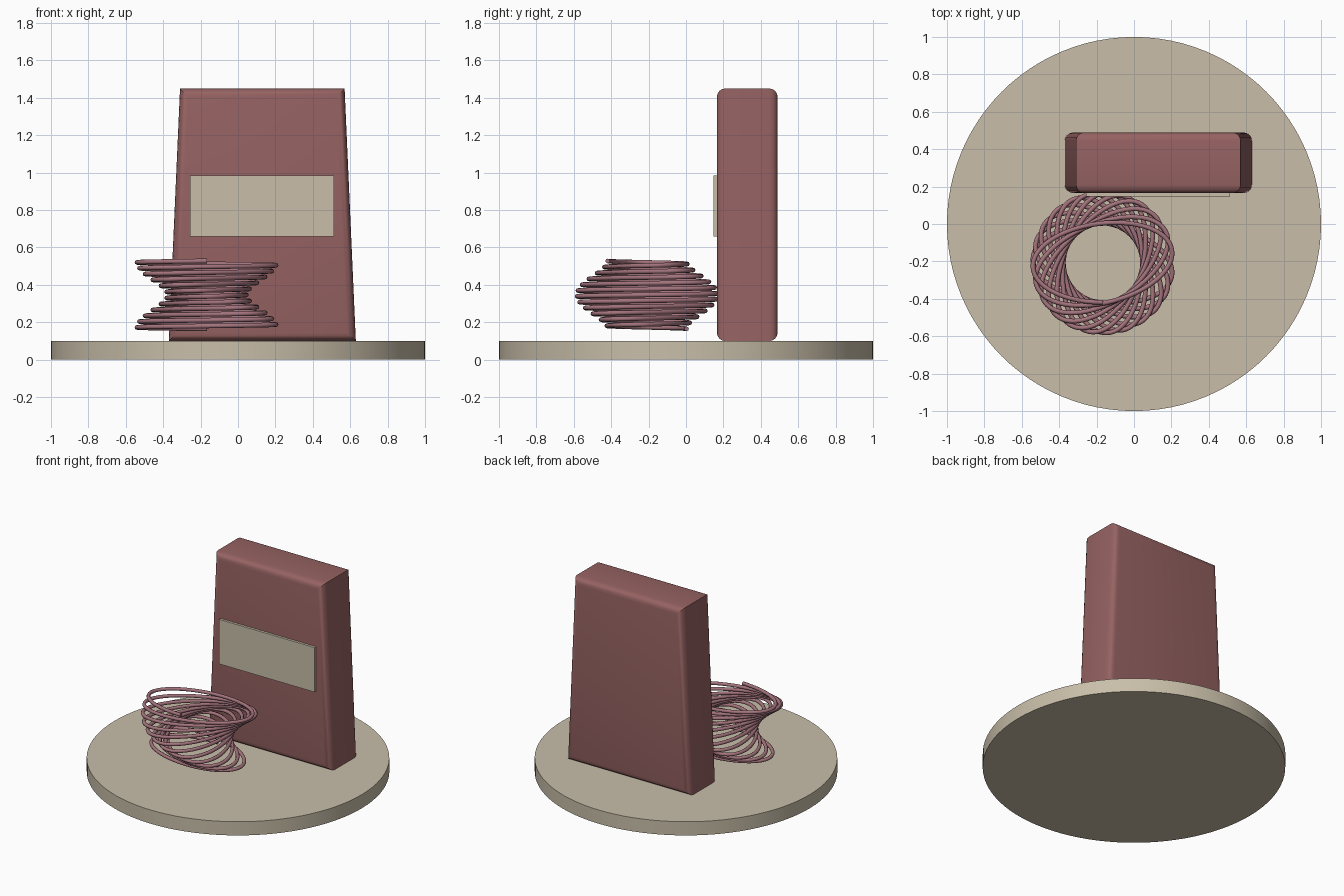
import bpy, bmesh, math
from mathutils import Vector

if "Cube" in bpy.data.objects:
    bpy.data.objects.remove(bpy.data.objects["Cube"])


def material(name, rgb):
    m = bpy.data.materials.new(name)
    m.diffuse_color = (*rgb, 1)
    m.use_nodes = True
    m.node_tree.nodes["Principled BSDF"].inputs["Base Color"].default_value = m.diffuse_color
    return m


tan = material("warm_tan", (0.58, 0.515, 0.395))
maroon = material("dusty_red", (0.305, 0.122, 0.122))
rose = material("rose_pink", (0.37, 0.175, 0.205))


def add_object(name, bm, mat, smooth=30):
    bmesh.ops.recalc_face_normals(bm, faces=bm.faces)
    me = bpy.data.meshes.new(name)
    bm.to_mesh(me)
    bm.free()
    me.materials.append(mat)
    ob = bpy.data.objects.new(name, me)
    bpy.context.collection.objects.link(ob)
    if smooth:
        bpy.ops.object.select_all(action='DESELECT')
        ob.select_set(True)
        bpy.context.view_layer.objects.active = ob
        bpy.ops.object.shade_smooth_by_angle(angle=math.radians(smooth))
    return ob


def box(x0, x1, y0, y1, z0, z1):
    bm = bmesh.new()
    bmesh.ops.create_cube(bm, size=1)
    for v in bm.verts:
        v.co = ((x0 + x1) / 2 + v.co.x * (x1 - x0),
                (y0 + y1) / 2 + v.co.y * (y1 - y0),
                (z0 + z1) / 2 + v.co.z * (z1 - z0))
    return bm


# Round base
bm = bmesh.new()
bmesh.ops.create_cone(bm, cap_ends=True, segments=96, radius1=1, radius2=1, depth=0.1)
bmesh.ops.translate(bm, verts=bm.verts, vec=(0, 0, 0.05))
add_object("round_base", bm, tan)

# Tapered upright slab, rounded around its front and back faces
bm = box(-0.37, 0.63, 0.165, 0.49, 0.1, 1.45)
for v in bm.verts:
    if v.co.z > 1:
        v.co.x = 0.13 + (v.co.x - 0.13) * 0.88
rims = [e for e in bm.edges if abs(e.verts[0].co.y - e.verts[1].co.y) < 0.01]
bmesh.ops.bevel(bm, geom=rims, offset=0.045, segments=4, profile=0.5, affect='EDGES')
add_object("upright_slab", bm, maroon)

# Blank plate on the slab front
add_object("front_plate", box(-0.257, 0.514, 0.147, 0.17, 0.66, 0.985), tan, 0)

# Coil: elliptical winding whose long axis makes a half turn as it climbs
TURNS, STEPS, SIDES, R = 12, 64, 8, 0.0125


def coil_point(t):
    a = math.pi / 2 + t * TURNS * math.tau
    twist = -math.pi * t
    x, y = 0.375 * math.cos(a), 0.211 * math.sin(a)
    c, s = math.cos(twist), math.sin(twist)
    return Vector((-0.166 + x * c - y * s, -0.208 + x * s + y * c, 0.165 + 0.363 * t))


bm = bmesh.new()
n = TURNS * STEPS
rings = []
for i in range(n + 1):
    t = i / n
    p = coil_point(t)
    tangent = (coil_point(t + 1e-4) - coil_point(t - 1e-4)).normalized()
    side = tangent.cross(Vector((0, 0, 1))).normalized()
    up = side.cross(tangent)
    rings.append([bm.verts.new(p + R * (side * math.cos(k * math.tau / SIDES)
                                        + up * math.sin(k * math.tau / SIDES)))
                  for k in range(SIDES)])
for r0, r1 in zip(rings, rings[1:]):
    for k in range(SIDES):
        j = (k + 1) % SIDES
        bm.faces.new((r0[k], r0[j], r1[j], r1[k]))
bm.faces.new(rings[0])
bm.faces.new(rings[-1])
add_object("twisted_coil", bm, rose, 50)
